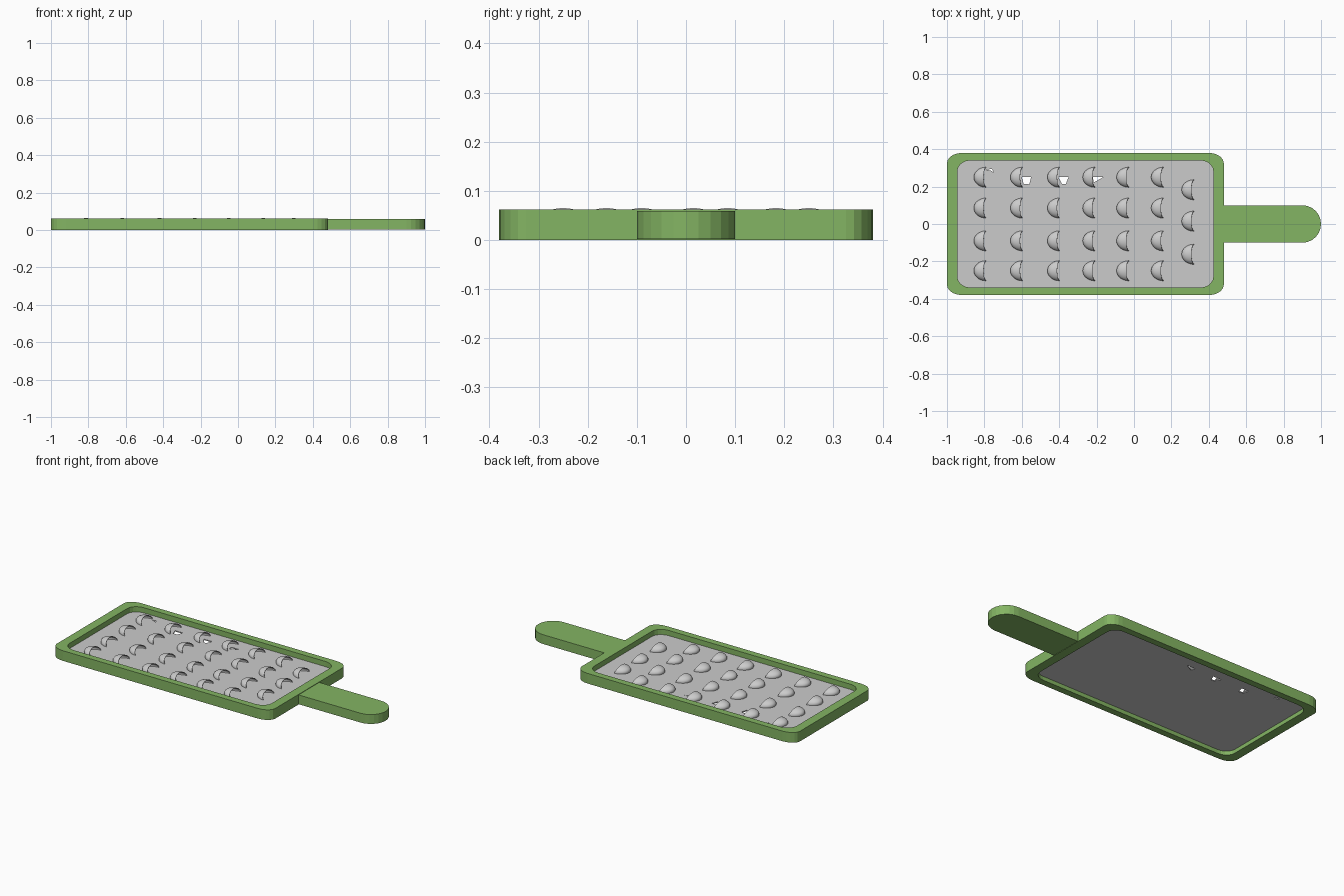
import bpy, bmesh
from math import sin, cos, pi

if "Cube" in bpy.data.objects:
    bpy.data.objects.remove(bpy.data.objects["Cube"])

green = bpy.data.materials.new("green_plastic")
green.diffuse_color = (0.23, 0.46, 0.125, 1)
green.use_nodes = True
green.node_tree.nodes["Principled BSDF"].inputs["Base Color"].default_value = green.diffuse_color


def add(name, bm, mat=None):
    bmesh.ops.recalc_face_normals(bm, faces=bm.faces[:])
    me = bpy.data.meshes.new(name)
    bm.to_mesh(me)
    bm.free()
    ob = bpy.data.objects.new(name, me)
    bpy.context.collection.objects.link(ob)
    if mat:
        me.materials.append(mat)
    return ob


def activate(ob):
    bpy.ops.object.select_all(action='DESELECT')
    ob.select_set(True)
    bpy.context.view_layer.objects.active = ob


def apply_modifier(ob, mod):
    activate(ob)
    bpy.ops.object.modifier_apply(modifier=mod.name)


def rounded_rect(x0, x1, y, rx, ry, n=5):
    pts = []
    for q, (cx, cy) in enumerate([(x1 - rx, y - ry), (x0 + rx, y - ry),
                                  (x0 + rx, ry - y), (x1 - rx, ry - y)]):
        for i in range(n + 1):
            a = (q + i / n) * pi / 2
            pts.append((cx + rx * cos(a), cy + ry * sin(a)))
    return pts


def prism(name, pts, z0, z1, mat=None):
    bm = bmesh.new()
    lo = [bm.verts.new((x, y, z0)) for x, y in pts]
    hi = [bm.verts.new((x, y, z1)) for x, y in pts]
    bm.faces.new(lo)
    bm.faces.new(hi)
    for i in range(len(pts)):
        j = (i + 1) % len(pts)
        bm.faces.new((lo[i], lo[j], hi[j], hi[i]))
    return add(name, bm, mat)


# frame: rectangular ring with rounded corners
outer = rounded_rect(-1, 0.48, 0.38, 0.08, 0.055)
inner = rounded_rect(-0.945, 0.425, 0.34, 0.07, 0.06)
bm = bmesh.new()
rings = [[bm.verts.new((x, y, z)) for x, y in pts]
         for pts, z in ((outer, 0), (outer, 0.062), (inner, 0.062), (inner, 0))]
for k in range(4):
    a, b = rings[k], rings[(k + 1) % 4]
    for i in range(len(a)):
        j = (i + 1) % len(a)
        bm.faces.new((a[i], a[j], b[j], b[i]))
add("frame", bm, green)

# handle with a rounded end
tip = [(0.9 + 0.1 * sin(pi * i / 12), -0.1 * cos(pi * i / 12)) for i in range(13)]
prism("handle", [(0.475, -0.1)] + tip + [(0.475, 0.1)], 0.002, 0.059, green)

# grating plate with its few open slots
plate = prism("plate", rounded_rect(-0.95, 0.43, 0.345, 0.07, 0.06), 0.024, 0.03)
slots = [
    [(-0.79, 0.29), (-0.765, 0.285), (-0.75, 0.275), (-0.76, 0.295)],
    [(-0.60, 0.25), (-0.59, 0.215), (-0.56, 0.212), (-0.55, 0.25)],
    [(-0.405, 0.25), (-0.385, 0.215), (-0.365, 0.213), (-0.35, 0.25)],
    [(-0.22, 0.25), (-0.215, 0.222), (-0.165, 0.25)],
]
for s in slots:
    cutter = prism("slot_cutter", s, 0, 0.06)
    mod = plate.modifiers.new("slot", 'BOOLEAN')
    mod.operation = 'DIFFERENCE'
    mod.solver = 'EXACT'
    mod.object = cutter
    apply_modifier(plate, mod)
    bpy.data.objects.remove(cutter)


# grating teeth: hollow half domes open towards the handle
def tooth_mesh(rx=0.065, ry=0.054, rz=0.035, na=16, nb=8):
    bm = bmesh.new()
    grid = []
    for i in range(na + 1):
        a = pi * i / na
        row = []
        for j in range(nb + 1):
            b = pi / 2 * j / nb
            h = sin(a) * cos(b)
            row.append(bm.verts.new((-rx * sin(a) * sin(b) - 0.014 * h,
                                     ry * cos(a), rz * h)))
        grid.append(row)
    for i in range(na):
        for j in range(nb):
            bm.faces.new((grid[i][j], grid[i + 1][j],
                          grid[i + 1][j + 1], grid[i][j + 1]))
    bmesh.ops.remove_doubles(bm, verts=bm.verts[:], dist=1e-5)
    return bm


tooth = add("tooth", tooth_mesh())
mod = tooth.modifiers.new("wall", 'SOLIDIFY')
mod.thickness = 0.003
mod.offset = -1
apply_modifier(tooth, mod)
bpy.ops.object.shade_smooth_by_angle(angle=0.6)

spots = [(x, y) for x in (-0.79, -0.595, -0.397, -0.208, -0.027, 0.158)
         for y in (0.25, 0.085, -0.09, -0.25)]
spots += [(0.321, y) for y in (0.183, 0.015, -0.162)]
for k, (x, y) in enumerate(spots):
    ob = tooth if k == 0 else tooth.copy()
    if k:
        bpy.context.collection.objects.link(ob)
    ob.location = (x, y, 0.03)
